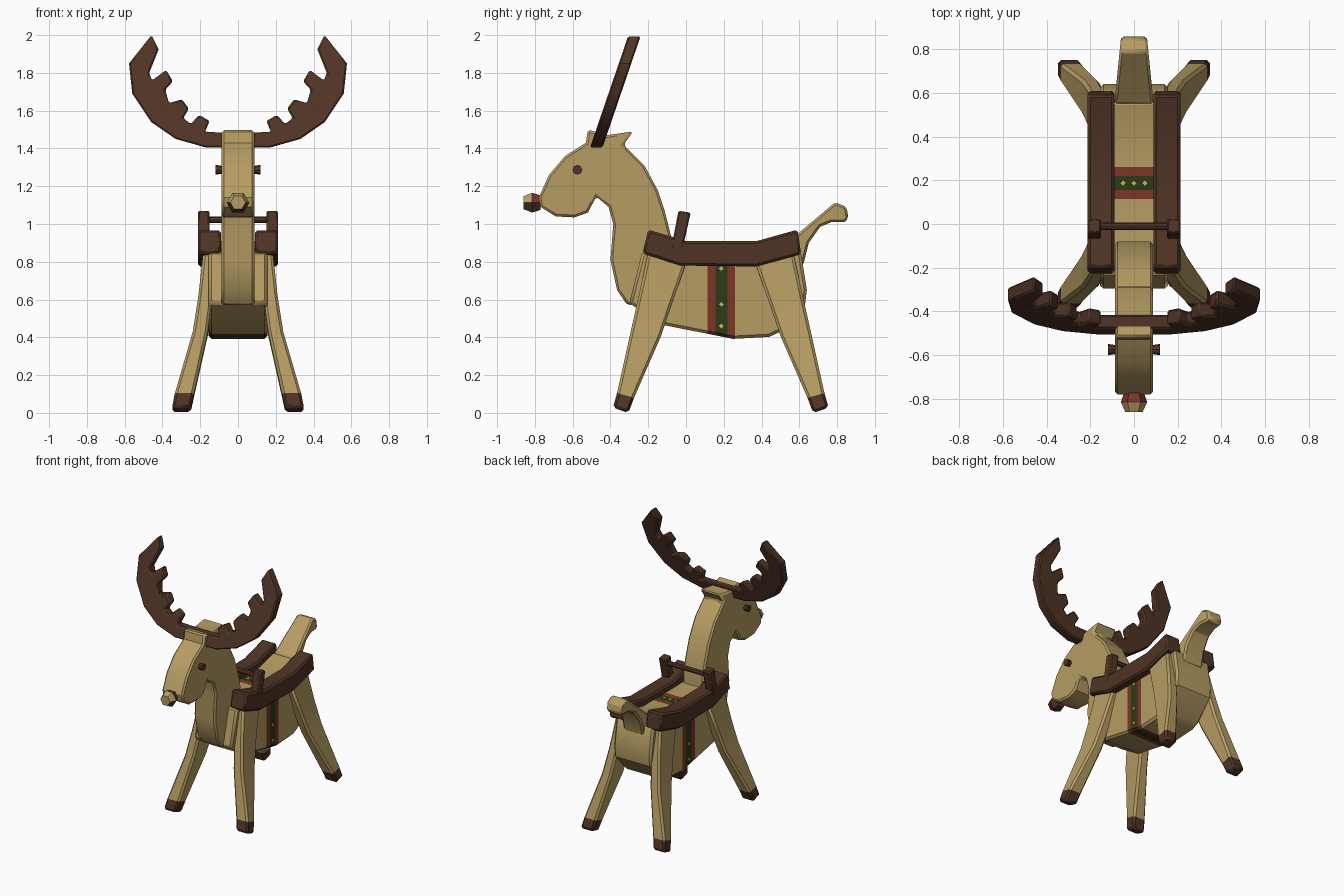
import bpy, bmesh, math
from mathutils import Vector

cube = bpy.data.objects.get("Cube")
if cube:
    bpy.data.objects.remove(cube, do_unlink=True)


def material(name, rgb):
    m = bpy.data.materials.new(name)
    m.use_nodes = True
    m.diffuse_color = (*rgb, 1)
    m.node_tree.nodes["Principled BSDF"].inputs["Base Color"].default_value = (*rgb, 1)
    return m


TAN = material("light_wood", (0.47, 0.335, 0.125))
BROWN = material("dark_wood", (0.08, 0.034, 0.019))
RED = material("strap_red", (0.21, 0.034, 0.021))
GREEN = material("strap_green", (0.027, 0.042, 0.008))
GOLD = material("strap_gold", (0.6, 0.45, 0.13))


def loft(name, rings, mats, bevel=0.0, cuts=(), rule=None, smooth=True):
    """Skin a list of equal rings, cap the ends, cut at y planes, colour faces by rule."""
    bm = bmesh.new()
    vs = [[bm.verts.new(p) for p in ring] for ring in rings]
    n = len(vs[0])
    for a, b in zip(vs, vs[1:]):
        for i in range(n):
            j = (i + 1) % n
            bm.faces.new((a[i], a[j], b[j], b[i]))
    bm.faces.new(vs[0])
    bm.faces.new(vs[-1])
    for y in cuts:
        geom = bm.verts[:] + bm.edges[:] + bm.faces[:]
        bmesh.ops.bisect_plane(bm, geom=geom, plane_co=(0, y, 0), plane_no=(0, 1, 0))
    bmesh.ops.recalc_face_normals(bm, faces=bm.faces[:])
    if rule:
        for f in bm.faces:
            f.material_index = rule(f.calc_center_median())
    me = bpy.data.meshes.new(name)
    bm.to_mesh(me)
    bm.free()
    for m in mats:
        me.materials.append(m)
    ob = bpy.data.objects.new(name, me)
    bpy.context.collection.objects.link(ob)
    if bevel:
        mod = ob.modifiers.new("chamfer", "BEVEL")
        mod.width, mod.segments = bevel, 1
        mod.limit_method, mod.angle_limit = "ANGLE", math.radians(50)
    if smooth:
        bpy.ops.object.select_all(action="DESELECT")
        ob.select_set(True)
        bpy.context.view_layer.objects.active = ob
        bpy.ops.object.shade_smooth_by_angle(angle=math.radians(30))
    return ob


def slab(name, outline, x0, x1, mat, bevel=0.012, **kw):
    """Extrude a (y, z) outline between two x positions."""
    mats = mat if isinstance(mat, list) else [mat]
    return loft(name, [[(x, y, z) for y, z in outline] for x in (x0, x1)], mats, bevel, **kw)


def turned(name, axis, centre, steps, sides, mats, rule=None):
    """Turn (offset, radius) steps round the x or y axis."""
    rings = []
    for d, r in steps:
        ring = []
        for i in range(sides):
            a = math.tau * i / sides
            u, w = r * math.cos(a), r * math.sin(a)
            ring.append(Vector(centre) + Vector((d, u, w) if axis == "x" else (u, d, w)))
        rings.append(ring)
    return loft(name, rings, mats, rule=rule, smooth=False)


# Head and neck plank
slab("head_and_neck", [
    (-0.52, 1.5), (-0.53, 1.43), (-0.64, 1.36), (-0.725, 1.26), (-0.78, 1.14),
    (-0.77, 1.09), (-0.69, 1.04), (-0.59, 1.035), (-0.52, 1.06), (-0.475, 1.145),
    (-0.41, 1.09), (-0.385, 1.0), (-0.4, 0.81), (-0.365, 0.65), (-0.31, 0.57),
    (-0.1, 0.6), (-0.08, 0.94), (-0.11, 1.06), (-0.15, 1.18), (-0.22, 1.31),
    (-0.33, 1.42), (-0.28, 1.49), (-0.42, 1.47)], -0.087, 0.087, TAN)


# Body, with the strap cut into its surface
def strap(c):
    if 0.155 < c.y < 0.22:
        return 2
    return 1 if 0.115 < c.y < 0.26 else 0


slab("body", [
    (-0.235, 0.84), (-0.3, 0.58), (-0.12, 0.465), (0.25, 0.392), (0.44, 0.402),
    (0.5, 0.43), (0.63, 0.57), (0.64, 0.65), (0.61, 0.84), (0.56, 0.91),
    (0.38, 0.865), (0.0, 0.865), (-0.18, 0.87)], -0.155, 0.155,
    [TAN, RED, GREEN], 0.015, cuts=(0.115, 0.155, 0.22, 0.26), rule=strap)


# Gold dots on the strap
def diamond(y, z, r):
    return [(y - r, z), (y, z - r), (y + r, z), (y, z + r)]


for side, s in (("left", 1), ("right", -1)):
    for z in (0.765, 0.575, 0.46):
        slab(f"{side}_strap_dot", diamond(0.187, z, 0.013), s * 0.153, s * 0.158, GOLD, 0, smooth=False)
for x, y in ((0, 0.17), (0, 0.235), (-0.05, 0.19), (0.05, 0.19)):
    loft("top_strap_dot", [[(x + a, b, z) for a, b in diamond(0, 0, 0.012)] for z in (0.862, 0.868)],
         [GOLD], smooth=False)
for ob in bpy.context.collection.objects:
    if ob.name.startswith("top_strap_dot"):
        for v in ob.data.vertices:
            v.co.y += 0.187

# Tail, narrowing toward its tip
tail = [(0.55, 0.915), (0.6, 0.955), (0.79, 1.115), (0.85, 1.09), (0.86, 1.03), (0.84, 1.01),
        (0.77, 1.01), (0.71, 0.985), (0.65, 0.9), (0.62, 0.78), (0.55, 0.78)]
loft("tail", [[(s * (0.09 - 0.1 * (y - 0.55)), y, z) for y, z in tail] for s in (-1, 1)], [TAN], 0.012)

# Antlers: one leaning board with a mirrored outline
half = [(0.09, 1.485), (0.175, 1.487), (0.15, 1.545), (0.205, 1.577), (0.25, 1.53), (0.29, 1.56),
        (0.26, 1.61), (0.297, 1.66), (0.365, 1.64), (0.385, 1.71), (0.345, 1.755), (0.38, 1.815),
        (0.455, 1.76), (0.47, 1.8), (0.42, 1.925), (0.458, 2.0), (0.577, 1.85), (0.56, 1.69),
        (0.46, 1.54), (0.33, 1.45), (0.17, 1.405)]
outline = half + [(-x, z) for x, z in reversed(half)]
loft("antlers", [[(x, -0.475 + 0.342 * (z - 1.405) + t, z) for x, z in outline]
                 for t in (-0.033, 0.033)], [BROWN], 0.008)

# Eyes, one peg each side
for side, s in (("left", 1), ("right", -1)):
    turned(f"{side}_eye", "x", (0, -0.575, 1.287), [(s * 0.08, 0.02), (s * 0.12, 0.026)], 8, [BROWN])


# Nose
def nose_paint(c):
    if c.z < 1.095:
        return 2
    return 1 if c.y > -0.815 else 0


turned("nose", "y", (0, -0.815, 1.113), [(-0.045, 0.04), (0, 0.06), (0.045, 0.045)], 6,
       [TAN, RED, BROWN], nose_paint)

# Seat rails and handle posts
rail = [(-0.2, 0.97), (-0.23, 0.845), (-0.03, 0.78), (0.37, 0.775), (0.61, 0.84),
        (0.59, 0.97), (0.375, 0.91), (0.0, 0.91)]
post = [(-0.08, 0.86), (-0.04, 1.07), (0.025, 1.06), (-0.02, 0.86)]
for side, s in (("left", 1), ("right", -1)):
    slab(f"{side}_seat_rail", rail, s * 0.09, s * 0.212, BROWN)
    slab(f"{side}_handle_post", post, s * 0.15, s * 0.213, BROWN, 0.008)
turned("handle_bar", "x", (0, -0.01, 1.022), [(-0.16, 0.018), (0.16, 0.018)], 8, [BROWN])

# Legs: (front y, back y, inner x, outer x, front z, back z) from hip to foot
sections = [(-0.2, 0.0, 0.12, 0.185, 0.85, 0.79), (-0.25, -0.07, 0.135, 0.21, 0.62, 0.59),
            (-0.293, -0.133, 0.16, 0.24, 0.43, 0.405), (-0.365, -0.275, 0.233, 0.335, 0.105, 0.08),
            (-0.387, -0.305, 0.25, 0.35, 0.028, 0.0)]
MID = 0.184
for side, s in (("left", 1), ("right", -1)):
    for end, e in (("front", 1), ("rear", -1)):
        rings = []
        for ya, yb, xa, xb, za, zb in sections:
            ya, yb = MID + e * (ya - MID), MID + e * (yb - MID)
            rings.append([(s * xa, ya, za), (s * xb, ya, za), (s * xb, yb, zb), (s * xa, yb, zb)])
        loft(f"{end}_{side}_leg", rings, [TAN, BROWN], 0.014,
             rule=lambda c: 1 if c.z < 0.08 else 0)
